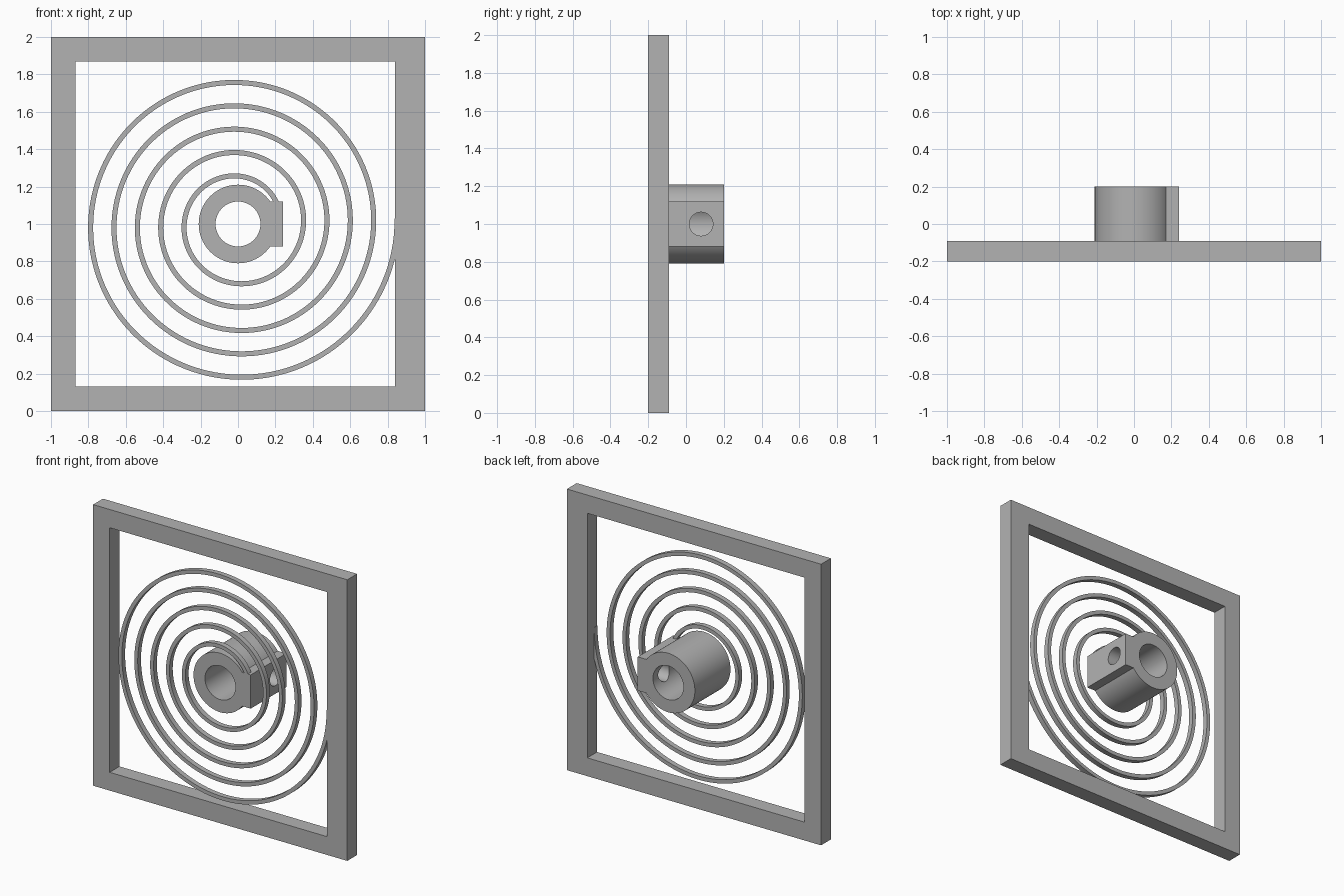
import bpy, bmesh, math
from mathutils import Matrix, Vector

cube = bpy.data.objects.get("Cube")
if cube:
    bpy.data.objects.remove(cube, do_unlink=True)

FRONT, BACK, MID_Z = -0.2, 0.2, 1.0

grey = bpy.data.materials.new("plain grey")
grey.use_nodes = True
colour = (0.45, 0.45, 0.45, 1)
grey.diffuse_color = colour
grey.node_tree.nodes["Principled BSDF"].inputs["Base Color"].default_value = colour


def finish(name, bm):
    bmesh.ops.recalc_face_normals(bm, faces=bm.faces)
    mesh = bpy.data.meshes.new(name)
    bm.to_mesh(mesh)
    bm.free()
    mesh.materials.append(grey)
    obj = bpy.data.objects.new(name, mesh)
    bpy.context.collection.objects.link(obj)
    return obj


def box(name, low, high):
    bm = bmesh.new()
    low, high = Vector(low), Vector(high)
    size = Matrix.Diagonal((*(high - low), 1))
    bmesh.ops.create_cube(bm, size=1, matrix=Matrix.Translation((low + high) / 2) @ size)
    return finish(name, bm)


def cylinder(name, radius, depth, centre, axis):
    bm = bmesh.new()
    turn = Matrix.Rotation(math.pi / 2, 4, axis)
    bmesh.ops.create_cone(bm, cap_ends=True, segments=96, radius1=radius, radius2=radius,
                          depth=depth, matrix=Matrix.Translation(centre) @ turn)
    return finish(name, bm)


def combine(target, tool, operation):
    mod = target.modifiers.new(operation, "BOOLEAN")
    mod.operation, mod.solver, mod.object = operation, "EXACT", tool
    select(target)
    bpy.ops.object.modifier_apply(modifier=mod.name)
    bpy.data.objects.remove(tool, do_unlink=True)


def select(obj):
    bpy.ops.object.select_all(action="DESELECT")
    obj.select_set(True)
    bpy.context.view_layer.objects.active = obj


def smooth(obj):
    select(obj)
    bpy.ops.object.shade_smooth_by_angle(angle=math.radians(30))


# Square frame with a slightly thicker bar on its left
frame = box("frame", (-1, FRONT, 0), (1, -0.09, 2))
opening = box("opening_cutter", (-0.87, -0.5, 0.13), (0.84, 0.5, 1.87))
combine(frame, opening, "DIFFERENCE")

# Hub with a clamping block, a bore and a screw hole into one side
hub = cylinder("hub", 0.21, BACK - FRONT, (0, 0, MID_Z), "X")
combine(hub, box("block", (0, FRONT, 0.88), (0.24, BACK, 1.12)), "UNION")
combine(hub, cylinder("bore_cutter", 0.12, 1, (0, 0, MID_Z), "X"), "DIFFERENCE")
combine(hub, cylinder("screw_cutter", 0.0625, 0.4, (0.24, 0.08, MID_Z), "Y"), "DIFFERENCE")
smooth(hub)

# Flat spiral spring from the hub block out to the frame
PITCH, WIDTH, DEPTH = 0.125, 0.027, 0.037
START, END, STEPS = math.radians(25), math.radians(1802), 600
bm = bmesh.new()
rings = []
for i in range(STEPS + 1):
    a = START + (END - START) * i / STEPS
    outer = 0.27 + PITCH * (a - math.pi / 2) / math.tau
    section = [(outer, FRONT), (outer, FRONT + DEPTH),
               (outer - WIDTH, FRONT + DEPTH), (outer - WIDTH, FRONT)]
    rings.append([bm.verts.new((r * math.cos(a), y, MID_Z + r * math.sin(a)))
                  for r, y in section])
for a, b in zip(rings, rings[1:]):
    for k in range(4):
        n = (k + 1) % 4
        bm.faces.new((a[k], a[n], b[n], b[k]))
bm.faces.new(rings[0])
bm.faces.new(rings[-1])
smooth(finish("spiral_spring", bm))
